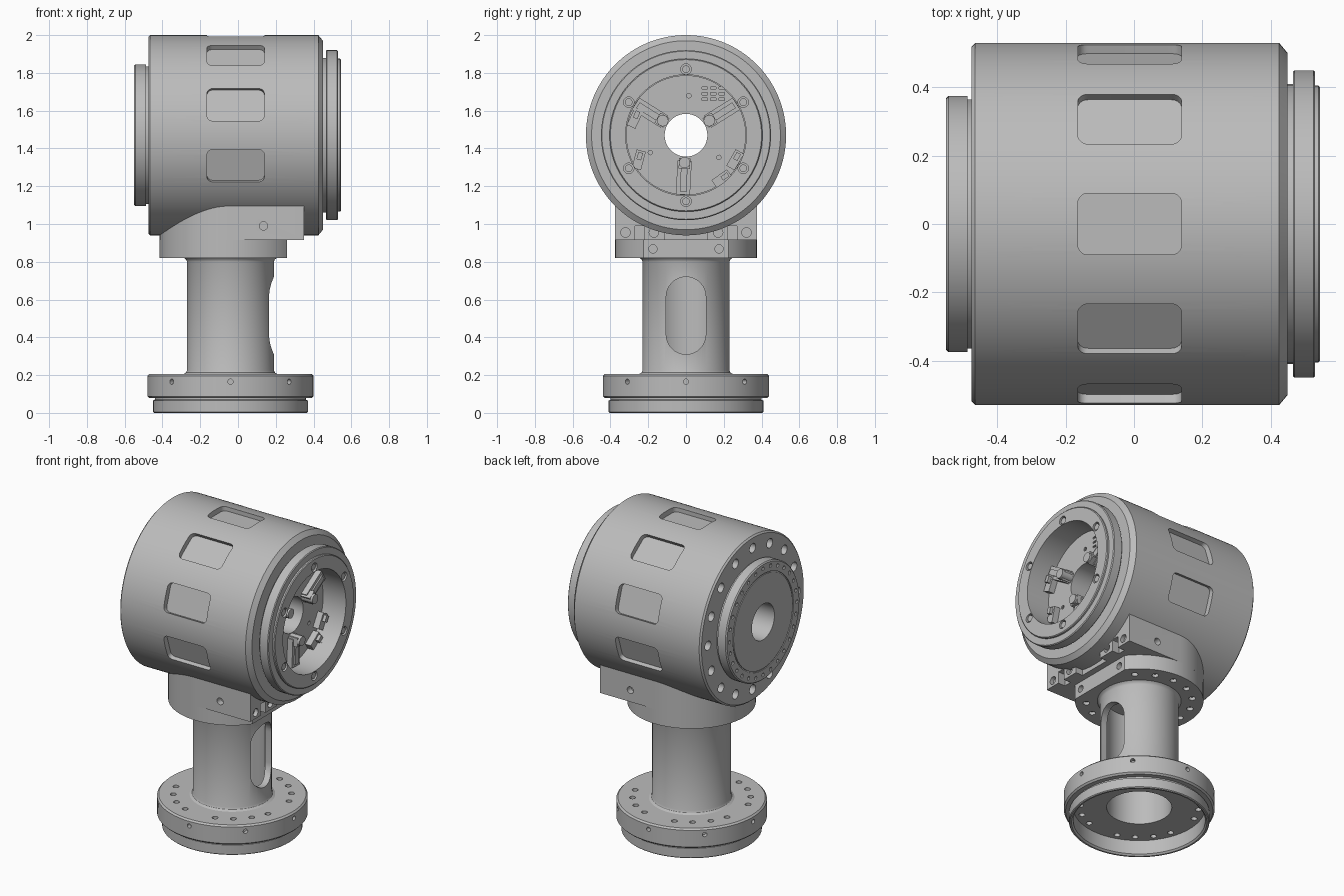
import bpy, bmesh
from math import pi, sin, cos, acos, radians
from mathutils import Vector, Matrix

if "Cube" in bpy.data.objects:
    bpy.data.objects.remove(bpy.data.objects["Cube"])

X, Y, Z = Vector((1, 0, 0)), Vector((0, 1, 0)), Vector((0, 0, 1))
HEAD = Vector((0, 0, 1.47))      # centre of the drum, axis along x
POST = Vector((-0.04, 0, 0))     # axis of the column
parts = []

metal = bpy.data.materials.new("machined grey")
metal.use_nodes = True
grey = (0.5, 0.5, 0.5, 1)
metal.diffuse_color = grey
metal.node_tree.nodes["Principled BSDF"].inputs["Base Color"].default_value = grey


def finish(bm, name):
    bmesh.ops.recalc_face_normals(bm, faces=bm.faces)
    mesh = bpy.data.meshes.new(name)
    bm.to_mesh(mesh)
    bm.free()
    mesh.materials.append(metal)
    obj = bpy.data.objects.new(name, mesh)
    bpy.context.collection.objects.link(obj)
    parts.append(obj)
    return obj


def frame(origin, u, d):
    """Local axes: u, v = d x u, and depth d."""
    v = d.cross(u)
    return Matrix.Translation(origin) @ Matrix((u, v, d)).transposed().to_4x4()


def arc(radius, start, end, steps, cx=0, cy=0):
    return [(cx + radius * cos(start + (end - start) * i / steps),
             cy + radius * sin(start + (end - start) * i / steps)) for i in range(steps + 1)]


def rounded(half_u, half_v, r):
    pts = []
    for k, (su, sv) in enumerate(((1, 1), (-1, 1), (-1, -1), (1, -1))):
        for p in arc(r, k * pi / 2, (k + 1) * pi / 2, 8, su * (half_u - r), sv * (half_v - r)):
            if not pts or (Vector(p) - Vector(pts[-1])).length > 1e-5:
                pts.append(p)
    if (Vector(pts[0]) - Vector(pts[-1])).length < 1e-5:
        pts.pop()
    return pts


def prism(bm, pts, d0, d1, m):
    low = [bm.verts.new(m @ Vector((u, v, d0))) for u, v in pts]
    high = [bm.verts.new(m @ Vector((u, v, d1))) for u, v in pts]
    bm.faces.new(low[::-1])
    bm.faces.new(high)
    for i in range(len(pts)):
        j = (i + 1) % len(pts)
        bm.faces.new((low[i], low[j], high[j], high[i]))


def rod(bm, pos, d, radius, d0, d1, steps=16):
    pts = arc(radius, 0, 2 * pi, steps)[:-1]
    prism(bm, pts, d0, d1, frame(pos, d.orthogonal().normalized(), d))


def block(bm, size, m):
    bmesh.ops.create_cube(bm, size=1, matrix=m @ Matrix.Diagonal((*size, 1)))


def lathe(name, profile, along_x=False, origin=POST, steps=96):
    """Spin a closed (radius, height) profile into a ring-shaped solid."""
    bm = bmesh.new()
    m = frame(origin, Y, X) if along_x else frame(origin, X, Z)
    rings = [[bm.verts.new(m @ Vector((r * cos(2 * pi * i / steps), r * sin(2 * pi * i / steps), h)))
              for i in range(steps)] for r, h in profile]
    for k, a in enumerate(rings):
        b = rings[(k + 1) % len(rings)]
        for i in range(steps):
            j = (i + 1) % steps
            bm.faces.new((a[i], a[j], b[j], b[i]))
    return finish(bm, name)


def cut(obj, bm):
    tool = finish(bm, "cutter")
    parts.remove(tool)
    tool.hide_render = True
    mod = obj.modifiers.new("cut", 'BOOLEAN')
    mod.operation, mod.solver, mod.object = 'DIFFERENCE', 'EXACT', tool
    bpy.context.view_layer.update()
    result = obj.evaluated_get(bpy.context.evaluated_depsgraph_get())
    mesh = bpy.data.meshes.new_from_object(result)
    obj.modifiers.clear()
    obj.data = mesh
    bpy.data.objects.remove(tool)


def polar_x(r, a, x):
    return HEAD + Vector((x, r * cos(a), r * sin(a)))


def polar_z(r, a, z):
    return POST + Vector((r * cos(a), r * sin(a), z))


# Base flange: recessed underside, grouped through bolts, radial screw holes
base = lathe("base_flange", [(.19, .10), (.385, .10), (.385, .01), (.395, 0), (.405, 0), (.41, .005),
                             (.41, .065), (.40, .07), (.40, .078), (.43, .078), (.44, .088),
                             (.44, .195), (.43, .205), (.19, .205)])
bm = bmesh.new()
for i in range(20):
    if i % 5:
        rod(bm, polar_z(.345, radians(18 * i), .205), Z, .018, -.13, .02)
for i in range(8):
    a = i * pi / 4
    rod(bm, polar_z(.44, a, .165), Vector((cos(a), sin(a), 0)), .014, -.03, .02)
cut(base, bm)

# Hollow column with a long access slot
column = lathe("column", [(.19, .205), (.25, .205), (.236, .213), (.23, .225), (.23, .80),
                          (.235, .812), (.245, .82), (.19, .82)])
bm = bmesh.new()
prism(bm, rounded(.105, .205, .105), 0.1, .4, frame(Vector((-.04, 0, .515)), Y, X))
cut(column, bm)

# Upper flange, flattened on the slot side
bm = bmesh.new()
a0 = acos(.30 / .375)
prism(bm, arc(.375, a0, 2 * pi - a0, 72), .82, .915, frame(POST, X, Z))
flange = finish(bm, "upper_flange")
bm = bmesh.new()
for i in range(2, 15):
    rod(bm, polar_z(.31, i * pi / 8, .82), -Z, .02, -.02, .02)
for s in (-1, 1):
    rod(bm, Vector((.26, s * .175, .868)), X, .022, -.03, .02)
cut(flange, bm)

# Saddle under the drum, ending in a comb of bolt lugs
bm = bmesh.new()
outline = arc(.375, pi / 2, 1.5 * pi, 48) + [(.39, -.375), (.39, .375)]
prism(bm, outline, .915, 1.12, frame(POST, X, Z))
saddle = finish(bm, "saddle")
bm = bmesh.new()
for y, w in ((0, .22), (-.245, .05), (.245, .05)):
    block(bm, (.10, w, .12), Matrix.Translation((.35, y, .93)))
for s in (-1, 1):
    rod(bm, Vector((.135, s * .375, .99)), Y * s, .022, -.04, .02)
    for y in (.17, .32):
        rod(bm, Vector((.35, s * y, .955)), X, .025, -.025, .02)
cut(saddle, bm)

# Drum housing with shallow rounded pockets and rear bolt holes
drum = lathe("drum_housing", [(.115, -.475), (.52, -.475), (.53, -.465), (.53, .425), (.50, .45),
                              (.32, .45), (.32, .37), (.115, .37)], True, HEAD, 128)
bm = bmesh.new()
for i in range(7):
    a = radians(-18 + 36 * i)
    d = Vector((0, cos(a), sin(a)))
    prism(bm, rounded(.152, .09, .03), .495, .6, frame(HEAD + X * -.0125, X, d))
for i in range(16):
    rod(bm, polar_x(.455, i * pi / 8, -.475), -X, .03, -.05, .02, 20)
cut(drum, bm)

# Rear hub with a ring of small screw holes
hub = lathe("rear_hub", [(.115, -.55), (.30, -.55), (.30, -.545), (.308, -.545), (.308, -.55),
                         (.368, -.55), (.375, -.543), (.375, -.488), (.365, -.488),
                         (.365, -.475), (.115, -.475)], True, HEAD)
bm = bmesh.new()
for i in range(28):
    rod(bm, polar_x(.342, i * pi / 14, -.55), -X, .012, -.02, .02, 10)
cut(hub, bm)

# Stepped front ring with six countersunk screws
ring = lathe("front_ring", [(.32, .45), (.41, .45), (.41, .465), (.445, .465), (.45, .47), (.45, .525),
                            (.445, .53), (.405, .53), (.405, .54), (.40, .545), (.32, .545)], True, HEAD)
bm = bmesh.new()
screws = bmesh.new()
for i in range(6):
    p = polar_x(.35, pi / 6 + i * pi / 3, .545)
    rod(bm, p, X, .028, -.025, .02)
    rod(screws, p, X, .02, -.03, -.006)
cut(ring, bm)
finish(screws, "ring_screws")

# Inner face plate with vent slots
plate = lathe("face_plate", [(.113, .36), (.317, .36), (.317, .385), (.113, .385)], True, HEAD)
bm = bmesh.new()
for i in range(3):
    for j in range(3):
        block(bm, (.03, .03, .012), Matrix.Translation(HEAD + Vector((.385, .10 + .045 * i, .19 + .03 * j))))
for i in range(6):
    rod(bm, polar_x(.21, i * pi / 3 + 1.5, .385), X, .012, -.015, .02, 10)
cut(plate, bm)

# Three clamp arms with a raised jaw and pivot pin each
for i, name in enumerate(("clamp_arm_left", "clamp_arm_right", "clamp_arm_lower")):
    a = radians((148, 32, 267)[i])
    d = Vector((0, cos(a), sin(a)))
    m = frame(HEAD, d, X)
    bm = bmesh.new()
    block(bm, (.18, .075, .04), m @ Matrix.Translation((.225, 0, .402)))
    block(bm, (.15, .035, .012), m @ Matrix.Translation((.225, 0, .425)))
    block(bm, (.055, .06, .07), m @ Matrix.Translation((.15, 0, .415)))
    rod(bm, HEAD + d * .145, X, .03, .38, .465)
    finish(bm, name)

# Small fittings around the face plate
bm = bmesh.new()
for y, z, turn in ((-.25, -.13, 75), (.26, -.13, 60), (.19, -.23, 35), (-.27, .09, 65)):
    m = frame(HEAD + Vector((.40, y, z)), Y, X) @ Matrix.Rotation(radians(turn), 4, 'Z')
    block(bm, (.10, .05, .05), m)
    block(bm, (.04, .025, .03), m @ Matrix.Translation((.02, 0, .03)))
finish(bm, "plate_fittings")

# Smooth shading with crisp machined edges
for o in bpy.context.selected_objects:
    o.select_set(False)
for o in parts:
    o.select_set(True)
bpy.context.view_layer.objects.active = parts[0]
bpy.ops.object.shade_smooth_by_angle(angle=radians(30))
